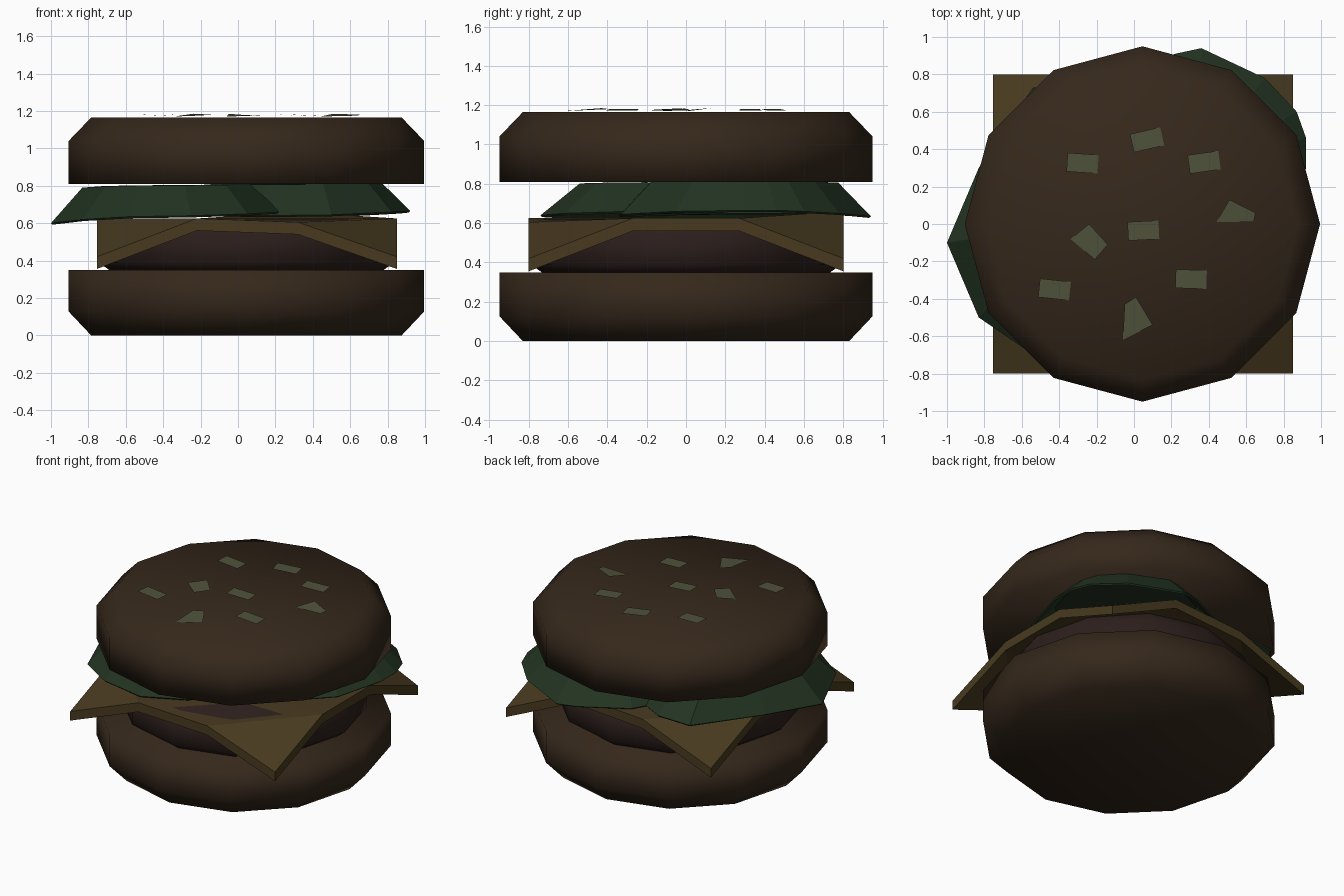
import bpy, math
from mathutils import Vector

if "Cube" in bpy.data.objects:
    bpy.data.objects.remove(bpy.data.objects["Cube"])


def material(name, rgb):
    m = bpy.data.materials.new(name)
    m.diffuse_color = (*rgb, 1)
    m.use_nodes = True
    m.node_tree.nodes["Principled BSDF"].inputs["Base Color"].default_value = m.diffuse_color
    return m


BUN = material("bun_brown", (0.036, 0.021, 0.011))
MEAT = material("patty_brown", (0.024, 0.013, 0.011))
CHEESE = material("cheese_yellow", (0.065, 0.042, 0.014))
LEAF = material("leaf_green", (0.016, 0.033, 0.015))
SEED = material("seed_cream", (0.08, 0.085, 0.045))
CX = 0.045


def make(name, verts, faces, mat, smooth=False):
    me = bpy.data.meshes.new(name)
    me.from_pydata(verts, [], faces)
    me.materials.append(mat)
    for p in me.polygons:
        p.use_smooth = smooth
    ob = bpy.data.objects.new(name, me)
    bpy.context.collection.objects.link(ob)
    return ob


def lathe(name, profile, mat, n=12):
    """Spin a bottom-to-top (radius, z) profile and cap both ends."""
    verts = [(CX + r * math.cos(math.tau * i / n), r * math.sin(math.tau * i / n), z)
             for r, z in profile for i in range(n)]
    faces = [(k * n + i, k * n + (i + 1) % n, (k + 1) * n + (i + 1) % n, (k + 1) * n + i)
             for k in range(len(profile) - 1) for i in range(n)]
    top = (len(profile) - 1) * n
    faces += [tuple(reversed(range(n))), tuple(range(top, top + n))]
    return make(name, verts, faces, mat, True)


def thicken(ob, t, offset):
    s = ob.modifiers.new("thickness", "SOLIDIFY")
    s.thickness = t
    s.offset = offset


# Buns and patty
lathe("bottom_bun", [(0.83, 0), (0.95, 0.127), (0.95, 0.35)], BUN)
lathe("top_bun", [(0.95, 0.81), (0.95, 1.04), (0.83, 1.165)], BUN)
lathe("patty", [(0.72, 0.34), (0.79, 0.39), (0.79, 0.53), (0.73, 0.62)], MEAT)

# Cheese slice: 4 x 4 grid with drooping corners
xs, ys = (-0.755, -0.22, 0.32, 0.85), (-0.8, -0.27, 0.27, 0.8)
verts = []
for j, y in enumerate(ys):
    for i, x in enumerate(xs):
        z = 0.42 if i in (0, 3) and j in (0, 3) else 0.625
        if (i, j) == (2, 0):
            z = 0.605
        if (i, j) == (2, 3):
            z = 0.66
        verts.append((x, y, z))
faces = []
for j in range(3):
    for i in range(3):
        a, b, c, d = j * 4 + i, j * 4 + i + 1, j * 4 + i + 5, j * 4 + i + 4
        # fold each corner across its own diagonal
        if i == j:
            faces += [(a, b, d), (b, c, d)]
        else:
            faces += [(a, b, c), (a, c, d)]
# the solidify grows along z only
n = len(verts)
verts += [(x, y, z - 0.065) for x, y, z in verts]
rim = [0, 1, 2, 3, 7, 11, 15, 14, 13, 12, 8, 4]
under = [tuple(v + n for v in reversed(f)) for f in faces]
sides = [(a + n, b + n, b, a) for a, b in zip(rim, rim[1:] + rim[:1])]
make("cheese_slice", verts, faces + under + sides, CHEESE)


def leaf(name, centre, rim, ratio, top):
    """Thin dome: low outer rim, raised inner ring and a flat crown."""
    n = len(rim)
    c = Vector(centre)
    verts = list(rim)
    for x, y, z in rim:
        p = c + (Vector((x, y)) - c) * ratio
        verts.append((p.x, p.y, top + (z - 0.65) * 0.3))
    faces = [(i, (i + 1) % n, n + (i + 1) % n, n + i) for i in range(n)]
    faces.append(tuple(range(n, 2 * n)))
    thicken(make(name, verts, faces, LEAF), 0.012, -1)


# Two overlapping lettuce leaves
leaf("lettuce_left", (-0.38, 0.0), [
    (-1.0, -0.1, 0.6), (-0.83, -0.5, 0.62), (-0.58, -0.67, 0.635), (-0.25, -0.74, 0.64),
    (0.05, -0.62, 0.65), (0.23, -0.3, 0.66), (0.23, 0.2, 0.65), (0.0, 0.58, 0.65),
    (-0.3, 0.74, 0.65), (-0.54, 0.73, 0.64), (-0.83, 0.3, 0.63)], 0.73, 0.805)
leaf("lettuce_right", (0.32, 0.28), [
    (0.92, 0.3, 0.665), (0.92, 0.46, 0.665), (0.87, 0.6, 0.66), (0.7, 0.78, 0.65),
    (0.36, 0.94, 0.635), (0.22, 0.91, 0.64), (-0.1, 0.75, 0.65), (-0.3, 0.4, 0.65),
    (-0.24, 0.0, 0.65), (0.1, -0.34, 0.64), (0.5, -0.33, 0.645), (0.82, -0.05, 0.66)], 0.75, 0.81)

# Regular sesame seeds: x, y, turn
for k, (x, y, deg) in enumerate([(-0.275, 0.325, -4), (0.07, 0.45, 13), (0.375, 0.33, 8),
                                 (0.05, -0.035, 3), (-0.425, -0.35, -6), (0.305, -0.295, -2)]):
    a = math.radians(deg)
    quad = []
    for sx, sy in ((-1, -1), (1, -1), (1, 1), (-1, 1)):
        u, v = sx * 0.083, sy * 0.05
        quad.append((x + u * math.cos(a) - v * math.sin(a),
                     y + u * math.sin(a) + v * math.cos(a), 1.176 - 0.004 * sx))
    make(f"seed_{k + 1}", quad, [(0, 1, 2, 3)], SEED)

# Uneven sesame seeds
for k, pts in enumerate([
        [(0.44, 0.01), (0.64, 0.01), (0.65, 0.06), (0.51, 0.13)],
        [(-0.34, -0.08), (-0.21, -0.19), (-0.14, -0.11), (-0.24, 0.0)],
        [(-0.06, -0.62), (0.1, -0.54), (0.01, -0.39), (-0.05, -0.43)]]):
    make(f"uneven_seed_{k + 1}", [(x, y, 1.17 + 0.005 * i) for i, (x, y) in enumerate(pts)],
         [(0, 1, 2, 3)], SEED)
